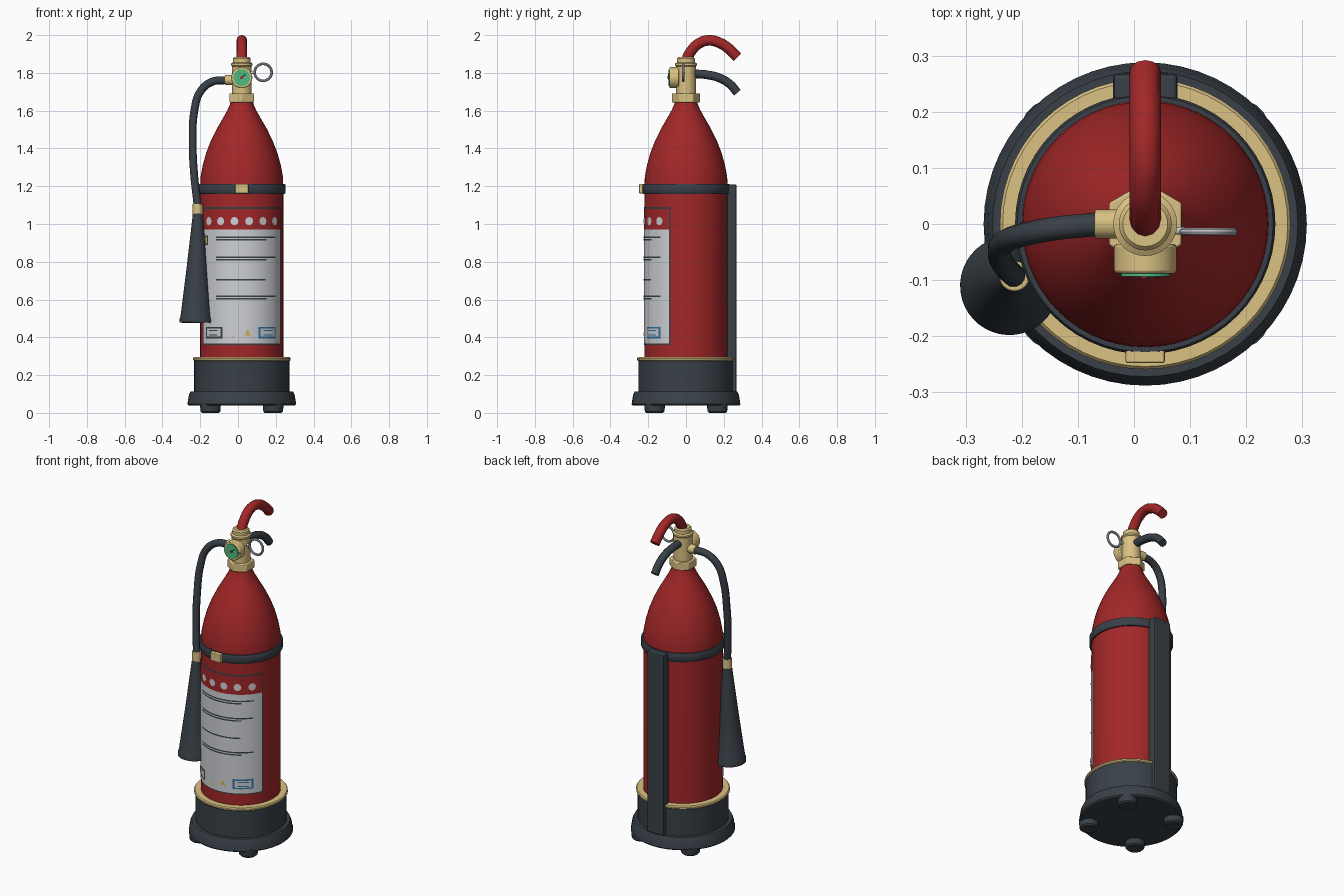
import bpy, bmesh
from math import sin, cos, radians, pi
from mathutils import Vector

if "Cube" in bpy.data.objects:
    bpy.data.objects.remove(bpy.data.objects["Cube"])

CX = 0.02      # axis of the cylinder
R = 0.22       # cylinder radius


def material(name, r, g, b):
    m = bpy.data.materials.new(name)
    m.use_nodes = True
    m.diffuse_color = (r, g, b, 1)
    m.node_tree.nodes["Principled BSDF"].inputs["Base Color"].default_value = (r, g, b, 1)
    return m


RED = material("red paint", 0.36, 0.02, 0.021)
BRASS = material("brass", 0.71, 0.54, 0.23)
DARK = material("charcoal rubber", 0.04, 0.051, 0.063)
WHITE = material("label white", 0.62, 0.63, 0.66)
GREEN = material("gauge green", 0.08, 0.5, 0.22)
STEEL = material("steel", 0.55, 0.56, 0.58)
BLUE = material("label blue", 0.03, 0.17, 0.36)
YELLOW = material("label yellow", 0.65, 0.45, 0.08)


def finish(ob, mat, bevel=0, smooth=True):
    ob.data.materials.clear()
    ob.data.materials.append(mat)
    bpy.ops.object.select_all(action="DESELECT")
    ob.select_set(True)
    bpy.context.view_layer.objects.active = ob
    if smooth:
        bpy.ops.object.shade_smooth_by_angle(angle=radians(35))
    if bevel:
        mod = ob.modifiers.new("bevel", "BEVEL")
        mod.width, mod.segments = bevel, 2
        mod.limit_method = "ANGLE"
    return ob


def from_bmesh(name, bm, mat, **kw):
    me = bpy.data.meshes.new(name)
    bm.to_mesh(me)
    bm.free()
    ob = bpy.data.objects.new(name, me)
    bpy.context.collection.objects.link(ob)
    return finish(ob, mat, **kw)


def lathe(name, profile, mat, loc=(CX, 0, 0), closed=False, steps=56):
    """Spin (radius, height) points about the vertical axis."""
    bm = bmesh.new()
    vs = [bm.verts.new((r, 0, z)) for r, z in profile]
    pairs = list(zip(vs, vs[1:])) + ([(vs[-1], vs[0])] if closed else [])
    edges = [bm.edges.new(p) for p in pairs]
    bmesh.ops.spin(bm, geom=vs + edges, axis=(0, 0, 1), cent=(0, 0, 0),
                   angle=2 * pi, steps=steps)
    bmesh.ops.remove_doubles(bm, verts=bm.verts, dist=1e-5)
    bmesh.ops.recalc_face_normals(bm, faces=bm.faces)
    ob = from_bmesh(name, bm, mat)
    ob.location = loc
    return ob


def cylinder(name, loc, r, depth, mat, axis="Z", sides=32, bevel=0):
    rot = {"X": (0, pi / 2, 0), "Y": (pi / 2, 0, 0), "Z": (0, 0, 0)}[axis]
    bpy.ops.mesh.primitive_cylinder_add(vertices=sides, radius=r, depth=depth,
                                        location=loc, rotation=rot)
    ob = bpy.context.object
    ob.name = name
    return finish(ob, mat, bevel)


def box(name, loc, size, mat, bevel=0, turn=0):
    bpy.ops.mesh.primitive_cube_add(size=1, location=loc, rotation=(0, turn, 0))
    ob = bpy.context.object
    ob.name = name
    ob.scale = size
    bpy.ops.object.transform_apply(location=False, rotation=False, scale=True)
    return finish(ob, mat, bevel, smooth=False)


def tube(name, points, r, mat):
    cu = bpy.data.curves.new(name, "CURVE")
    cu.dimensions = "3D"
    cu.bevel_depth, cu.bevel_resolution = r, 4
    cu.use_fill_caps, cu.resolution_u = True, 8
    sp = cu.splines.new("BEZIER")
    sp.bezier_points.add(len(points) - 1)
    for bp, p in zip(sp.bezier_points, points):
        bp.co = p
        bp.handle_left_type = bp.handle_right_type = "AUTO"
    ob = bpy.data.objects.new(name, cu)
    bpy.context.collection.objects.link(ob)
    bpy.ops.object.select_all(action="DESELECT")
    ob.select_set(True)
    bpy.context.view_layer.objects.active = ob
    bpy.ops.object.convert(target="MESH")
    return finish(bpy.context.object, mat)


def wrap(angle, z, layer):
    """Point on the front of the cylinder; angle in degrees, 0 is dead ahead."""
    r = R + 0.0016 * layer
    return (CX + r * sin(radians(angle)), -r * cos(radians(angle)), z)


def strip(name, a0, a1, z0, z1, layer, mat):
    n = max(1, round((a1 - a0) / 4))
    bm = bmesh.new()
    cols = [[bm.verts.new(wrap(a0 + (a1 - a0) * i / n, z, layer)) for z in (z0, z1)]
            for i in range(n + 1)]
    for p, q in zip(cols, cols[1:]):
        bm.faces.new((p[0], q[0], q[1], p[1]))
    return from_bmesh(name, bm, mat)


def patch(name, outline, layer, mat):
    bm = bmesh.new()
    bm.faces.new([bm.verts.new(wrap(a, z, layer)) for a, z in outline])
    return from_bmesh(name, bm, mat)


# Cylinder, carrying band and clip
lathe("cylinder_body", [(0, 0.1), (R, 0.1), (R, 1.2), (0.218, 1.25), (0.207, 1.31),
                        (0.189, 1.375), (0.164, 1.44), (0.132, 1.505), (0.1, 1.56),
                        (0.075, 1.605), (0.062, 1.635), (0.058, 1.66), (0, 1.66)], RED)
lathe("body_band", [(0.215, 1.16), (0.228, 1.16), (0.232, 1.166), (0.232, 1.206),
                    (0.228, 1.212), (0.215, 1.212)], DARK, closed=True)
box("band_clip", (CX, -0.236, 1.187), (0.07, 0.024, 0.05), BRASS, 0.004)
box("back_rail", (CX, 0.243, 0.66), (0.115, 0.05, 1.1), DARK, 0.008)

# Boot, base and feet
lathe("boot", [(0, 0.1), (0.252, 0.1), (0.252, 0.28), (0.2, 0.28)], DARK)
lathe("boot_trim", [(0.215, 0.276), (0.254, 0.276), (0.259, 0.281), (0.259, 0.289),
                    (0.254, 0.295), (0.215, 0.295)], BRASS, closed=True)
lathe("base", [(0, 0.038), (0.28, 0.038), (0.288, 0.046), (0.28, 0.095),
               (0.272, 0.112), (0, 0.112)], DARK)
for sx in (-1, 1):
    for sy in (-1, 1):
        lathe("foot", [(0, 0), (0.044, 0), (0.052, 0.008), (0.056, 0.05), (0, 0.05)],
              DARK, (CX + sx * 0.166, sy * 0.166, 0), steps=20)

# Label: border, panel, header with dots
strip("label_border", -68, 68, 0.36, 1.09, 1, DARK)
strip("label_panel", -66.5, 66.5, 0.368, 0.97, 2, WHITE)
strip("label_header", -66.5, 66.5, 0.97, 1.08, 2, RED)
for angle in (-51, -30, -10, 10, 30, 51):
    patch("header_dot", [(angle + 5.5 * cos(t * pi / 6), 1.015 + 0.022 * sin(t * pi / 6))
                         for t in range(12)], 3, WHITE)

# Label print: ruled lines, framed boxes and a warning triangle
for z, double in ((0.93, True), (0.825, True), (0.705, False), (0.617, True)):
    strip("print_line", -37, 53 if double else 34, z - 0.004, z + 0.004, 3, DARK)
    if double:
        strip("print_line_short", -37, 36, z - 0.018, z - 0.01, 3, DARK)
for angle, mat in ((-42, DARK), (38, BLUE)):
    strip("print_frame", angle - 15, angle + 15, 0.395, 0.455, 3, mat)
    strip("print_frame_inner", angle - 12, angle + 12, 0.404, 0.446, 4, WHITE)
    strip("print_bar_upper", angle - 8, angle + 8, 0.434, 0.44, 5, mat)
    strip("print_bar_lower", angle - 8, angle + 8, 0.41, 0.416, 5, mat)
patch("warning_triangle", [(-13, 0.398), (13, 0.398), (13, 0.41), (-13, 0.41)], 3, YELLOW)
patch("warning_peak", [(4, 0.41), (12, 0.41), (8, 0.445)], 3, YELLOW)
strip("side_mark", -60, -53, 0.89, 0.94, 3, DARK)
strip("side_mark_inner", -58, -54, 0.898, 0.932, 4, YELLOW)

# Valve
hexagon = cylinder("collar_nut", (CX, 0, 1.668), 0.075, 0.048, BRASS, sides=6, bevel=0.004)
hexagon.rotation_euler.z = 0
lathe("valve_body", [(0, 1.68), (0.052, 1.68), (0.052, 1.835), (0.057, 1.84), (0.057, 1.85),
                     (0.047, 1.856), (0.047, 1.876), (0.04, 1.884), (0, 1.884)], BRASS, steps=32)
cylinder("gauge_housing", (CX, -0.062, 1.775), 0.056, 0.052, BRASS, "Y", bevel=0.005)
cylinder("gauge_face", (CX, -0.0895, 1.775), 0.044, 0.008, GREEN, "Y")
box("gauge_needle", (CX + 0.006, -0.094, 1.781), (0.038, 0.004, 0.007), DARK, turn=-0.7)
cylinder("gauge_hub", (CX, -0.095, 1.775), 0.008, 0.004, RED, "Y", sides=12)
cylinder("hose_outlet", (-0.045, 0, 1.762), 0.026, 0.05, BRASS, "X", bevel=0.003)

# Safety pin and pull ring
cylinder("safety_pin", (0.055, -0.012, 1.8), 0.007, 0.07, STEEL, "X", sides=12)
bpy.ops.mesh.primitive_torus_add(location=(0.133, -0.014, 1.803), rotation=(pi / 2, 0, 0),
                                 major_radius=0.045, minor_radius=0.007,
                                 major_segments=32, minor_segments=10)
bpy.context.object.name = "pull_ring"
finish(bpy.context.object, STEEL)

# Levers
tube("upper_lever", [(CX, 0, 1.865), (CX, 0.025, 1.912), (CX, 0.067, 1.955), (CX, 0.12, 1.972),
                     (CX, 0.18, 1.958), (CX, 0.23, 1.925), (CX, 0.272, 1.882)], 0.028, RED)
tube("lower_lever", [(CX, 0.03, 1.795), (CX, 0.11, 1.79), (CX, 0.18, 1.772),
                     (CX, 0.235, 1.738), (CX, 0.272, 1.695)], 0.023, DARK)

# Hose, coupling and discharge horn
tube("hose", [(-0.06, 0, 1.762), (-0.14, -0.008, 1.752), (-0.2, -0.02, 1.7),
              (-0.231, -0.032, 1.6), (-0.24, -0.05, 1.44), (-0.232, -0.073, 1.26),
              (-0.213, -0.093, 1.09)], 0.021, DARK)
cylinder("horn_coupling", (-0.213, -0.093, 1.078), 0.027, 0.058, BRASS, bevel=0.003)
horn = lathe("discharge_horn", [(0, 0), (0.026, 0), (0.034, -0.08), (0.056, -0.3), (0.083, -0.545),
                                (0.088, -0.56), (0.088, -0.578), (0.078, -0.578),
                                (0.05, -0.3), (0.02, -0.06), (0, -0.06)],
             DARK, (-0.213, -0.094, 1.055), steps=40)
tilt = Vector((0.009, 0.016, 0.58))
horn.rotation_euler = tilt.to_track_quat("Z", "Y").to_euler()
